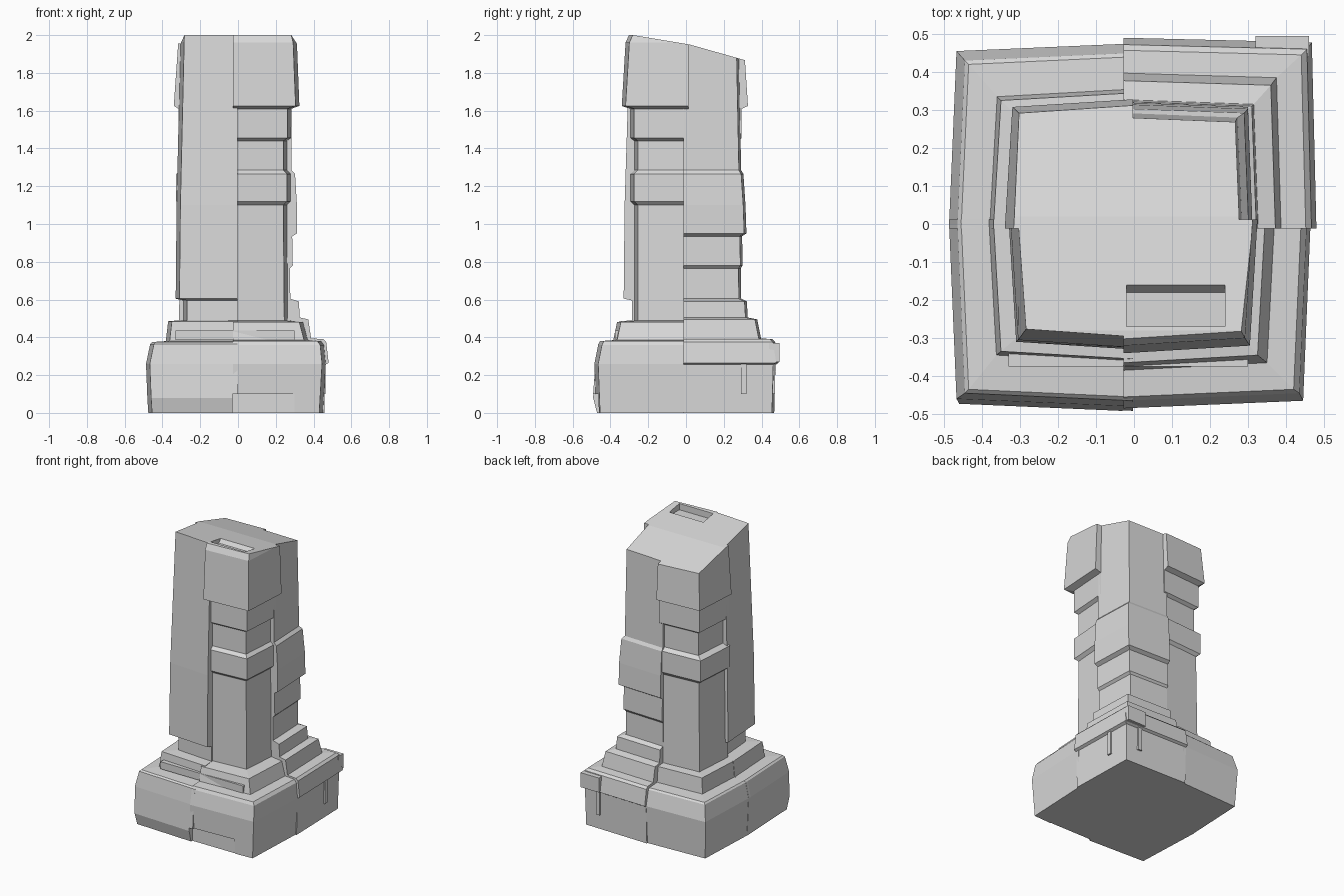
import bpy, bmesh

if "Cube" in bpy.data.objects:
    bpy.data.objects.remove(bpy.data.objects["Cube"])

stone = bpy.data.materials.new("light_grey_stone")
stone.diffuse_color = (0.7, 0.7, 0.7, 1)
stone.use_nodes = True
stone.node_tree.nodes["Principled BSDF"].inputs["Base Color"].default_value = stone.diffuse_color


def solid(name, rings):
    """Closed flat-faced loft through equally sized rings of points."""
    bm = bmesh.new()
    loops = [[bm.verts.new(p) for p in r] for r in rings]
    n = len(rings[0])
    for a, b in zip(loops, loops[1:]):
        for i in range(n):
            j = (i + 1) % n
            bm.faces.new((a[i], a[j], b[j], b[i]))
    bm.faces.new(loops[0])
    bm.faces.new(loops[-1])
    bmesh.ops.recalc_face_normals(bm, faces=bm.faces)
    me = bpy.data.meshes.new(name)
    bm.to_mesh(me)
    bm.free()
    me.materials.append(stone)
    ob = bpy.data.objects.new(name, me)
    bpy.context.collection.objects.link(ob)
    return ob


def quarter(name, sx, sy, bulge, profile):
    """One corner of the pillar; profile rows are (z, corner x, corner y)."""
    o, cx = 0.012, -0.015
    rings = []
    for z, x, y in profile:
        rings.append([(cx - sx * o, -sy * o, z), (sx * (x + bulge), -sy * o, z),
                      (sx * x, sy * y, z), (cx - sx * o, sy * (y + bulge), z)])
    return solid(name, rings)


def box(name, x0, x1, y0, y1, z0, z1):
    return solid(name, [[(x0, y0, z), (x1, y0, z), (x1, y1, z), (x0, y1, z)]
                        for z in (z0, z1)])


def combine(target, other, op):
    m = target.modifiers.new(op, 'BOOLEAN')
    m.operation, m.object, m.solver = op, other, 'EXACT'
    bpy.context.view_layer.objects.active = target
    bpy.ops.object.modifier_apply(modifier=m.name)
    bpy.data.objects.remove(other)


# front left corner: one tall leaning slab over the steps
pillar = quarter("stone_pillar", -1, -1, 0.02, [
    (0, .455, .452), (.08, .46, .473), (.26, .467, .46), (.365, .445, .445),
    (.375, .435, .435), (.38, .362, .345), (.485, .35, .335), (.49, .27, .265),
    (.595, .27, .265), (.605, .31, .31), (1.1, .305, .305), (2.05, .283, .275)])

# front right corner: stacked bands under a cap block
front_right = quarter("front_right_corner", 1, -1, 0.02, [
    (0, .43, .455), (.26, .445, .465), (.36, .435, .445), (.38, .42, .435),
    (.385, .35, .365), (.48, .325, .345), (.49, .245, .255), (1.1, .24, .255),
    (1.12, .26, .275), (1.265, .26, .275), (1.285, .24, .255), (1.44, .24, .255),
    (1.455, .262, .275), (1.61, .262, .275), (1.625, .305, .32), (1.96, .292, .3),
    (2.05, .27, .26)])

# back left corner: the same stack with its own sizes
back_left = quarter("back_left_corner", -1, 1, 0.02, [
    (0, .455, .44), (.26, .467, .455), (.365, .445, .43), (.375, .435, .42),
    (.38, .36, .335), (.485, .35, .325), (.49, .292, .27), (1.1, .285, .265),
    (1.12, .308, .28), (1.265, .308, .28), (1.285, .275, .255), (1.44, .275, .255),
    (1.455, .295, .275), (1.61, .295, .275), (1.625, .32, .308), (2.05, .29, .28)])

# back right corner: plain top, wide middle band, overhanging base lip
back_right = quarter("back_right_corner", 1, 1, 0.012, [
    (0, .445, .455), (.255, .45, .462), (.265, .468, .478), (.375, .455, .46),
    (.39, .44, .445), (.395, .375, .385), (.495, .36, .365), (.505, .315, .315),
    (.59, .31, .31), (.605, .265, .28), (.765, .263, .278), (.78, .278, .288),
    (.935, .275, .285), (.95, .3, .308), (1.1, .3, .303), (1.265, .29, .292),
    (1.285, .272, .28), (2.05, .265, .265)])

for part in (front_right, back_left, back_right):
    combine(pillar, part, 'UNION')

# raised bars and ledges
for b in [("base_bar_right", .42, .462, .29, .32, .1, .3),
          ("base_bar_back", .33, .36, .42, .472, .1, .3),
          ("base_lip_bump", .32, .46, .44, .495, .27, .37),
          ("plinth_ledge_front", -.33, .3, -.375, -.3, .385, .435)]:
    combine(pillar, box(*b), 'UNION')

# sloping top, then a notch at the foot and a recess in the cap
slope = [(-.6, 2.0), (-.28, 2.0), (.02, 1.95), (.6, 1.786), (.6, 2.3), (-.6, 2.3)]
combine(pillar, solid("top_cutter", [[(x, y, z) for y, z in slope] for x in (-.7, .7)]),
        'DIFFERENCE')
combine(pillar, box("foot_notch", -.03, .3, -.6, -.457, -.1, .1), 'DIFFERENCE')
combine(pillar, solid("cap_recess", [[(-.02, -.27, z), (.24, -.27, z), (.24, y, z), (-.02, y, z)]
                                     for z, y in ((1.955, -.18), (2.1, -.07))]), 'DIFFERENCE')
